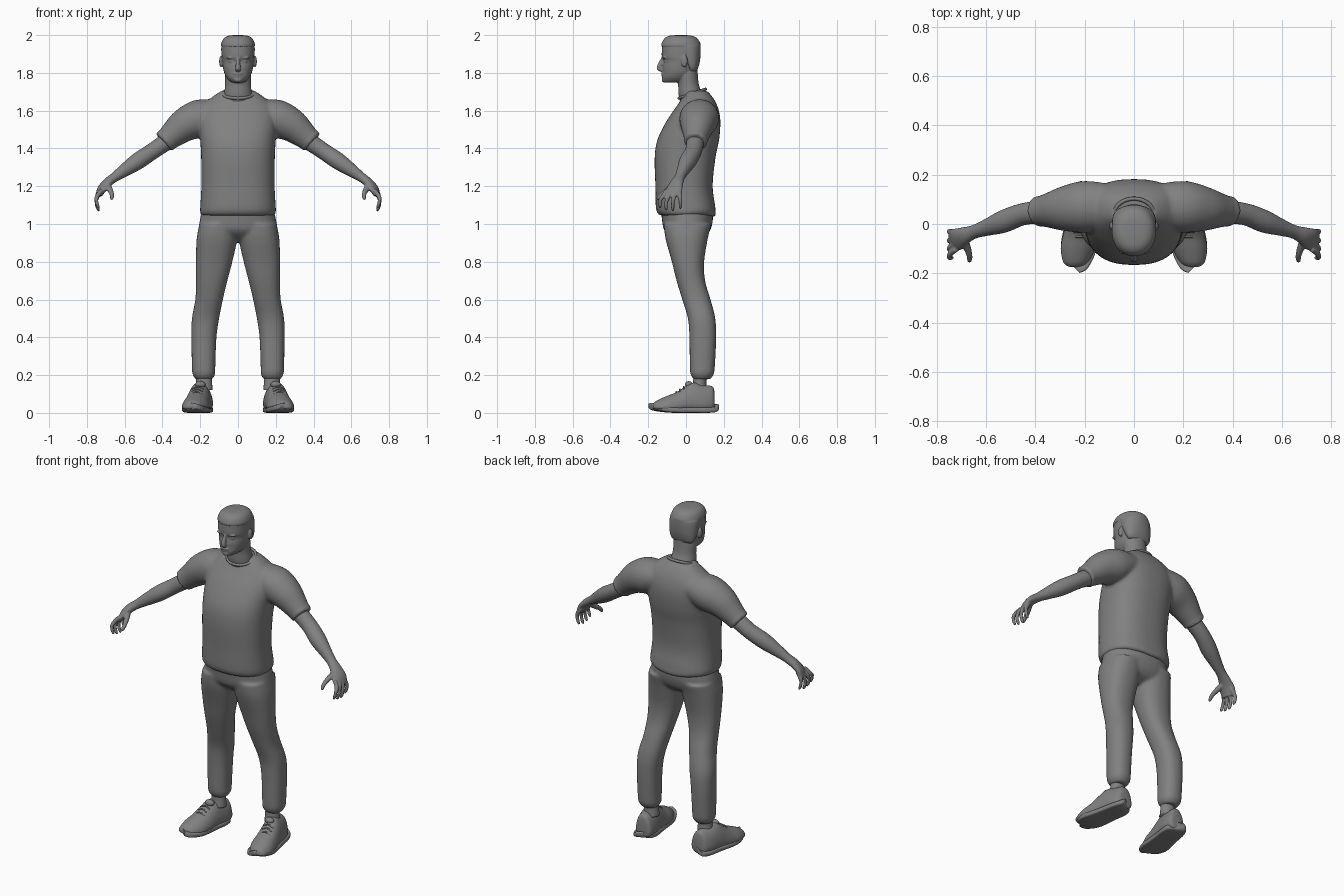
import bpy, bmesh, math
from mathutils import Vector, Matrix

grey = bpy.data.materials.new("plain_grey")
grey.diffuse_color = (0.22, 0.22, 0.22, 1)


def refine(rows, steps=4):
    """Catmull-Rom interpolation of rows of numbers."""
    out = []
    for i in range(len(rows) - 1):
        p = [rows[max(0, min(len(rows) - 1, i + k))] for k in (-1, 0, 1, 2)]
        for s in range(steps):
            t = s / steps
            out.append([0.5 * (2 * b + (c - a) * t + (2 * a - 5 * b + 4 * c - d) * t * t
                               + (3 * b - a - 3 * c + d) * t ** 3) for a, b, c, d in zip(*p)])
    return out + [list(rows[-1])]


def skin(bm, rings, n=2.0, sides=28, taper=0.0):
    """Skin superellipse rings (centre, u axis, v axis) and cap both ends."""
    loops = []
    for c, u, v in rings:
        loop = []
        for k in range(sides):
            a = 2 * math.pi * k / sides
            cu, sv = [math.copysign(abs(f) ** (2 / n), f) for f in (math.cos(a), math.sin(a))]
            loop.append(bm.verts.new(c + u * cu * (1 - taper * sv) + v * sv))
        loops.append(loop)
    for a, b in zip(loops, loops[1:]):
        for k in range(sides):
            j = (k + 1) % sides
            bm.faces.new((a[k], a[j], b[j], b[k]))
    bm.faces.new(loops[0][::-1])
    bm.faces.new(loops[-1])


def stack(bm, rows, n=2.2, sides=40):
    """Horizontal rings: z, x0, x1, y0, y1."""
    skin(bm, [(Vector(((a + b) / 2, (c + d) / 2, z)), Vector(((b - a) / 2, 0, 0)),
               Vector((0, (d - c) / 2, 0))) for z, a, b, c, d in refine(rows)], n, sides)


def tube(bm, rows, n=2.0, sides=20):
    """Rings square to a path: x, y, z, sideways radius, upright radius."""
    rows = refine(rows)
    pts = [Vector(r[:3]) for r in rows]
    rings = []
    for i, r in enumerate(rows):
        t = (pts[min(i + 1, len(pts) - 1)] - pts[max(i - 1, 0)]).normalized()
        u = Vector((-t.y, t.x, 0))
        u = u.normalized() if u.length > 0.05 else Vector((0, 1, 0))
        rings.append((pts[i], u * r[3], t.cross(u).normalized() * r[4]))
    skin(bm, rings, n, sides)


def ball(bm, loc, size):
    bmesh.ops.create_uvsphere(bm, u_segments=20, v_segments=12, radius=1,
                              matrix=Matrix.Translation(loc) @ Matrix.Diagonal((*size, 1)))


def finish(name, bm, mirror=False, voxel=0, smooth=4):
    bmesh.ops.recalc_face_normals(bm, faces=bm.faces)
    me = bpy.data.meshes.new(name)
    bm.to_mesh(me)
    bm.free()
    me.materials.append(grey)
    me.polygons.foreach_set("use_smooth", [True] * len(me.polygons))
    ob = bpy.data.objects.new(name, me)
    bpy.context.collection.objects.link(ob)
    if mirror:
        ob.modifiers.new("mirror", 'MIRROR').use_mirror_merge = False
    if voxel:
        m = ob.modifiers.new("blend", 'REMESH')
        m.mode, m.voxel_size, m.use_smooth_shade = 'VOXEL', voxel, True
        m = ob.modifiers.new("soften", 'SMOOTH')
        m.factor, m.iterations = 0.5, smooth
    return ob


def sym(rows):
    return [(z, -r, r, a, b) for z, r, a, b in rows]


# Shirt: trunk and mirrored short sleeves blended together
bm = bmesh.new()
stack(bm, sym([(1.045, .192, -.14, .148), (1.06, .2, -.152, .158), (1.09, .2, -.16, .156),
               (1.2, .194, -.162, .141), (1.35, .195, -.166, .156), (1.45, .2, -.15, .176),
               (1.55, .205, -.1, .182), (1.62, .19, -.052, .168), (1.67, .14, -.02, .142),
               (1.705, .088, .0, .112)]), 2.4, 48)
for v in bm.verts:  # hem hangs lower in the middle of the back
    if v.co.z < 1.1:
        v.co.z += (0.1 * abs(v.co.x) - 0.012) * max(0, min(1, v.co.y / 0.07))
for s in (1, -1):
    tube(bm, [(s * x, y, z, a, b) for x, y, z, a, b in
              [(.1, .075, 1.585, .09, .075), (.2, .07, 1.56, .105, .1), (.28, .062, 1.525, .092, .09),
               (.34, .056, 1.478, .073, .073), (.378, .052, 1.445, .062, .063),
               (.388, .051, 1.437, .064, .065), (.395, .05, 1.431, .058, .058)]], 2, 28)
finish("shirt", bm, voxel=.009, smooth=6)

# Collar: tilted ring round the neck
bm = bmesh.new()
loop = [(.083 * math.cos(a), .033 + .07 * math.sin(a), 1.69 + .024 * math.sin(a), .008, .008)
        for a in [2 * math.pi * k / 16 for k in range(17)]]
tube(bm, loop, sides=10)
finish("collar", bm)

# Trousers: hips and two legs with gathered cuffs
bm = bmesh.new()
stack(bm, sym([(1.09, .185, -.135, .135), (1.03, .2, -.128, .143), (.97, .207, -.117, .13),
               (.93, .18, -.08, .1), (.905, .1, -.04, .05)]))
for s in (1, -1):
    stack(bm, [(z, s * a, s * b, c, d) for z, a, b, c, d in
               [(1.0, .0, .205, -.118, .135), (.92, .004, .219, -.108, .115), (.8, .03, .223, -.075, .096),
                (.7, .056, .222, -.05, .101), (.6, .08, .226, -.02, .13), (.5, .1, .244, .01, .155),
                (.4, .114, .247, .018, .16), (.25, .12, .244, .02, .153), (.205, .121, .241, .024, .147),
                (.178, .137, .224, .04, .128)]], 2.3)
finish("trousers", bm, voxel=.009, smooth=5)

# Arm: forearm, palm, four curled fingers and a thumb
bm = bmesh.new()
tube(bm, [(.35, .052, 1.455, .048, .048), (.45, .04, 1.387, .045, .044), (.53, .01, 1.333, .046, .045),
          (.6, -.015, 1.285, .034, .035), (.65, -.032, 1.25, .028, .026), (.69, -.048, 1.22, .036, .024),
          (.72, -.062, 1.185, .046, .02), (.738, -.068, 1.15, .045, .014)])
for y0, y1, drop in ((-.103, -.137, .012), (-.08, -.105, 0), (-.056, -.07, -.004), (-.033, -.03, .008)):
    tube(bm, [(.722, y0, 1.18, .011, .011), (.745, (y0 + y1) / 2, 1.148, .012, .012),
              (.75, y1, 1.115 + drop, .01, .01), (.742, y1, 1.085 + drop, .009, .009),
              (.734, y1, 1.073 + drop, .005, .005)], sides=12)
tube(bm, [(.695, -.06, 1.21, .02, .016), (.678, -.095, 1.182, .016, .015), (.668, -.128, 1.158, .012, .012),
          (.668, -.147, 1.138, .01, .01), (.67, -.153, 1.128, .005, .005)], sides=12)
finish("arm", bm, mirror=True, voxel=.0045, smooth=4)

# Head: neck, skull, nose, brows, lips, eyes and ears blended together
bm = bmesh.new()
stack(bm, sym([(1.64, .08, -.03, .095), (1.69, .074, -.04, .085), (1.74, .068, -.042, .068),
               (1.8, .068, -.05, .062), (1.85, .06, -.05, .06)]), 2, 32)
stack(bm, sym([(1.748, .022, -.112, -.05), (1.756, .042, -.12, .0), (1.775, .06, -.126, .03),
               (1.8, .073, -.124, .05), (1.83, .08, -.124, .063), (1.862, .084, -.119, .07),
               (1.885, .086, -.128, .074), (1.92, .087, -.128, .076), (1.955, .086, -.125, .073),
               (1.98, .074, -.112, .058), (1.994, .052, -.088, .032), (2.0, .02, -.05, -.0)]), 2.15)
tube(bm, [(0, -.12, 1.885, .009, .008), (0, -.129, 1.86, .01, .012), (0, -.14, 1.832, .014, .014),
          (0, -.14, 1.82, .016, .012), (0, -.128, 1.812, .012, .006)], sides=14)
ball(bm, (0, -.122, 1.795), (.026, .01, .006))
ball(bm, (0, -.12, 1.783), (.022, .01, .006))
ball(bm, (0, -.117, 1.764), (.022, .012, .014))
for s in (1, -1):
    ball(bm, (s * .036, -.113, 1.88), (.026, .011, .007))
    ball(bm, (s * .035, -.104, 1.861), (.014, .013, .007))
    ball(bm, (s * .09, -.008, 1.86), (.01, .017, .03))
finish("head", bm, voxel=.0042, smooth=3)

# Hair: short cap on top, close shell behind the ears
bm = bmesh.new()
stack(bm, sym([(1.937, .086, -.124, .074), (1.941, .0895, -.131, .078), (1.957, .0885, -.129, .076),
               (1.982, .076, -.115, .06), (1.996, .053, -.09, .033), (2.0, .02, -.05, .0)]), 2.15)
stack(bm, sym([(1.81, .066, .012, .056), (1.83, .078, .0, .066), (1.87, .086, -.03, .075),
               (1.92, .089, -.06, .078), (1.945, .088, -.08, .077)]), 2.2)
finish("hair", bm, voxel=.005, smooth=2)

# Shoes: upper, sole and ankle, toes turned outward
STATIONS = [(.152, .026, .02, .1), (.142, .046, .008, .138), (.1, .058, .004, .147), (.04, .06, .004, .16),
            (.0, .062, .004, .142), (-.05, .066, .004, .11), (-.1, .066, .007, .09),
            (-.15, .05, .014, .068), (-.168, .034, .02, .055), (-.175, .016, .026, .045)]


def shoe_rings(grow, top=None):
    rings = []
    for y, w, z0, z1 in refine(STATIONS):
        z1 = z0 + top if top else z1
        rings.append((Vector((.185 + (.15 - y) * .17, y * (1 + grow), (z0 + z1) / 2)),
                      Vector((w + grow * .15, grow, 0)) if top else Vector((w, 0, 0)),
                      Vector((0, 0, (z1 - z0) / 2))))
    return rings


bm = bmesh.new()
skin(bm, shoe_rings(0), 2.5, 32, .28)
ball(bm, (.2, .015, .15), (.028, .02, .018))
finish("shoe_upper", bm, mirror=True)
bm = bmesh.new()
skin(bm, shoe_rings(.02, .03), 5, 32)
for v in bm.verts:
    v.co.z = max(0, v.co.z - .004)
finish("shoe_sole", bm, mirror=True)
bm = bmesh.new()
stack(bm, [(.12, .135, .225, .03, .115), (.16, .137, .222, .037, .108), (.21, .14, .22, .04, .11)], 2, 24)
finish("ankle", bm, mirror=True)

# Laces: thin bands across the instep
bm = bmesh.new()
for y, z in ((-.012, .139), (-.032, .126), (-.052, .112)):
    x = .185 + (.15 - y) * .17
    tube(bm, [(x - .03, y, z - .014, .004, .004), (x, y, z, .004, .004), (x + .03, y, z - .014, .004, .004)], sides=8)
finish("laces", bm, mirror=True)
